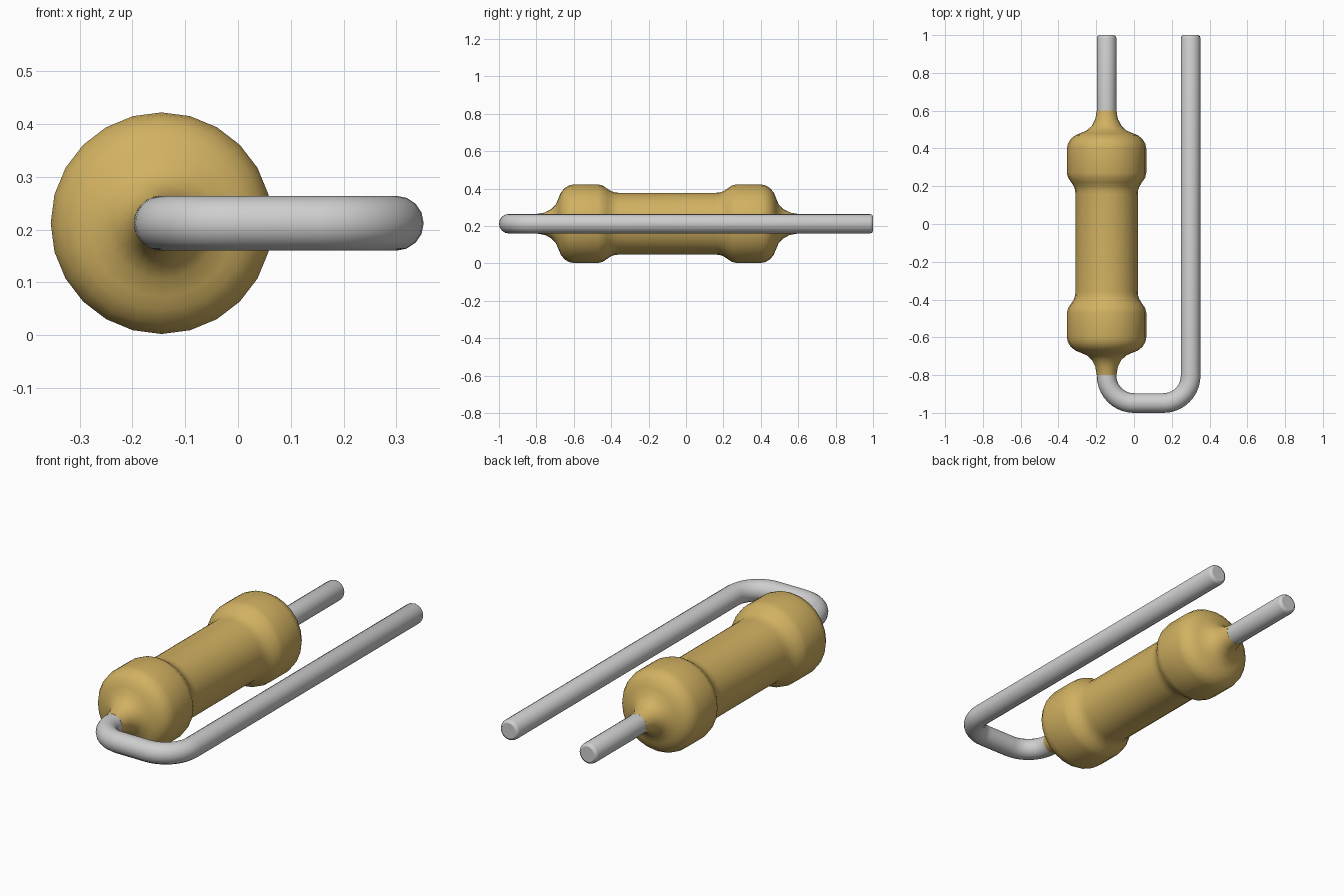
import bpy, bmesh, math
from mathutils import Vector, Matrix

cube = bpy.data.objects.get("Cube")
if cube:
    bpy.data.objects.remove(cube)

AXIS_X, AXIS_Z, MID_Y = -0.145, 0.212, -0.1
WIRE_R, BEND_R = 0.052, 0.145
FAR_X, FRONT_Y, BACK_Y = 0.30, -0.948, 1.0


def material(name, rgb):
    mat = bpy.data.materials.new(name)
    mat.use_nodes = True
    mat.diffuse_color = (*rgb, 1)
    mat.node_tree.nodes["Principled BSDF"].inputs["Base Color"].default_value = (*rgb, 1)
    return mat


tan = material("tan coating", (0.64, 0.44, 0.12))
metal = material("lead metal", (0.62, 0.62, 0.62))


def finish(obj, mat):
    obj.data.materials.clear()
    obj.data.materials.append(mat)
    bpy.ops.object.select_all(action='DESELECT')
    obj.select_set(True)
    bpy.context.view_layer.objects.active = obj
    bpy.ops.object.shade_smooth_by_angle(angle=math.radians(40))


# Resistor body: half profile (distance from middle, radius), mirrored and spun
half = [(0.70, 0.052), (0.655, 0.06), (0.62, 0.078), (0.595, 0.105), (0.58, 0.14),
        (0.57, 0.165), (0.55, 0.19), (0.525, 0.205), (0.50, 0.21), (0.37, 0.21),
        (0.345, 0.204), (0.32, 0.187), (0.30, 0.174), (0.28, 0.167), (0.255, 0.165)]
profile = half + [(-s, r) for s, r in reversed(half)]
bm = bmesh.new()
verts = [bm.verts.new((0, s, r)) for s, r in profile]
edges = [bm.edges.new(pair) for pair in zip(verts, verts[1:])]
bmesh.ops.spin(bm, geom=verts + edges, cent=(0, 0, 0), axis=(0, 1, 0),
               angle=math.tau, steps=24, use_merge=True)
bmesh.ops.remove_doubles(bm, verts=bm.verts, dist=0.0005)
bmesh.ops.holes_fill(bm, edges=[e for e in bm.edges if e.is_boundary], sides=0)
bmesh.ops.recalc_face_normals(bm, faces=bm.faces)
mesh = bpy.data.meshes.new("resistor_body")
bm.to_mesh(mesh)
bm.free()
body = bpy.data.objects.new("resistor_body", mesh)
body.location = (AXIS_X, MID_Y, AXIS_Z)
bpy.context.collection.objects.link(body)
finish(body, tan)


def wire(name, path):
    """Round wire along (x, y) points, with a softened tip at the last point."""
    curve = bpy.data.curves.new(name, 'CURVE')
    curve.dimensions = '3D'
    curve.bevel_depth = WIRE_R
    curve.bevel_resolution = 6
    curve.use_fill_caps = True
    x, y = path[-1]
    rings = [(p, 1) for p in path[:-1]]
    rings += [((x, y - 0.016), 1), ((x, y - 0.005), 0.92), ((x, y), 0.75)]
    spline = curve.splines.new('POLY')
    spline.points.add(len(rings) - 1)
    for point, ((px, py), radius) in zip(spline.points, rings):
        point.co = (px, py, AXIS_Z, 1)
        point.radius = radius
    obj = bpy.data.objects.new(name, curve)
    bpy.context.collection.objects.link(obj)
    bpy.ops.object.select_all(action='DESELECT')
    obj.select_set(True)
    bpy.context.view_layer.objects.active = obj
    bpy.ops.object.convert(target='MESH')
    finish(bpy.context.object, metal)


def bend(cx, start):
    """Quarter turn in the plane of the leads."""
    return [(cx + BEND_R * math.cos(a), FRONT_Y + BEND_R + BEND_R * math.sin(a))
            for a in (start + math.pi / 2 * i / 10 for i in range(11))]


# Short lead at the back, and long lead folded round the front
wire("short_lead", [(AXIS_X, MID_Y + 0.68), (AXIS_X, BACK_Y)])
wire("folded_lead", [(AXIS_X, MID_Y - 0.68)]
     + bend(AXIS_X + BEND_R, math.pi)
     + bend(FAR_X - BEND_R, 1.5 * math.pi)
     + [(FAR_X, BACK_Y)])
